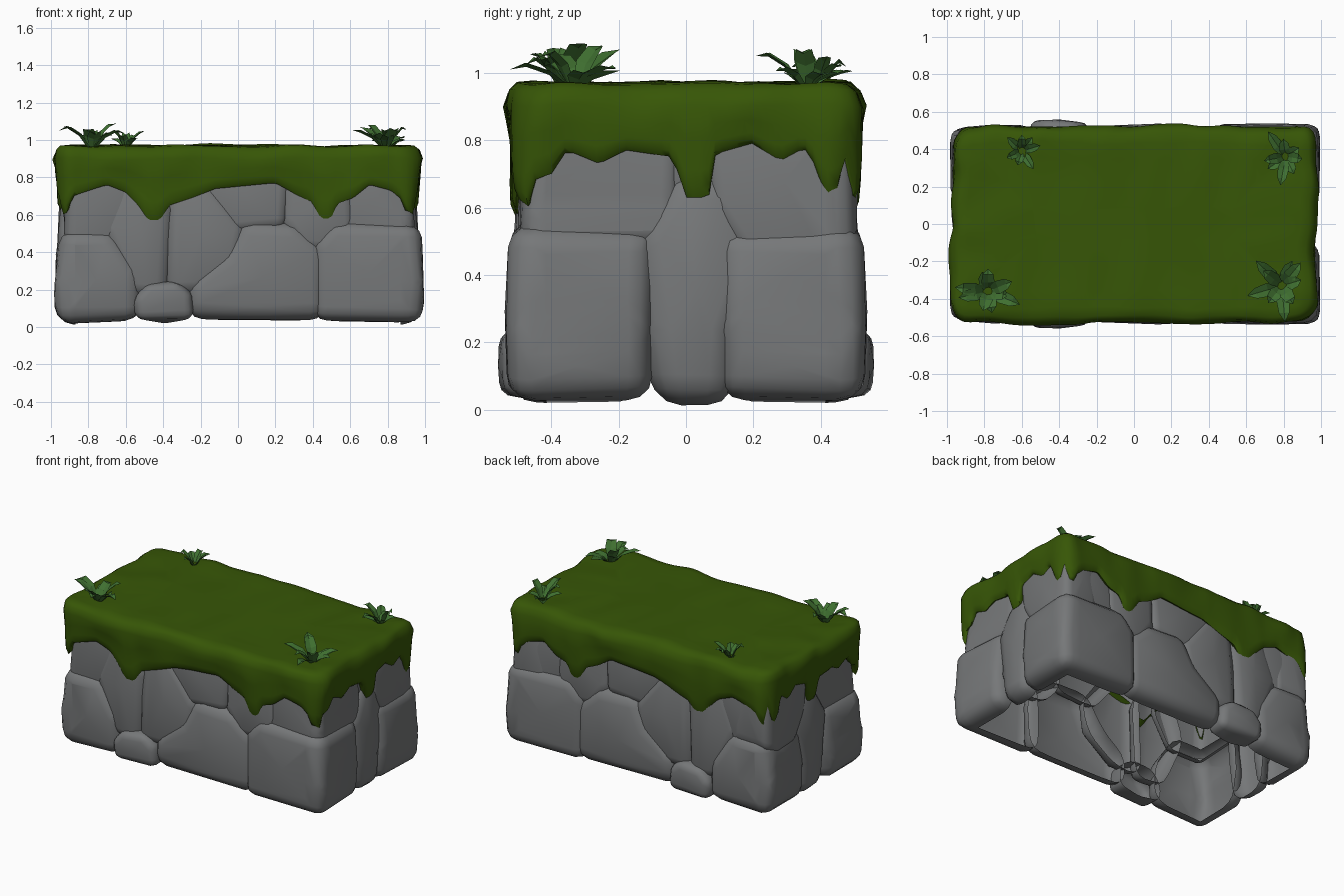
import bpy, bmesh, math, random
from mathutils import Vector, noise

if "Cube" in bpy.data.objects:
    bpy.data.objects.remove(bpy.data.objects["Cube"])

random.seed(4)

def material(name, rgb):
    m = bpy.data.materials.new(name)
    m.diffuse_color = (*rgb, 1)
    m.use_nodes = True
    m.node_tree.nodes["Principled BSDF"].inputs["Base Color"].default_value = m.diffuse_color
    return m

STONE = material("grey stone", (0.18, 0.186, 0.19))
MOSS = material("moss green", (0.038, 0.093, 0.002))
GRASS = material("leaf green", (0.05, 0.16, 0.03))

def finish(bm, name, mat, angle=None):
    me = bpy.data.meshes.new(name)
    bm.to_mesh(me)
    bm.free()
    me.materials.append(mat)
    ob = bpy.data.objects.new(name, me)
    bpy.context.collection.objects.link(ob)
    if angle:
        bpy.ops.object.select_all(action='DESELECT')
        ob.select_set(True)
        bpy.context.view_layer.objects.active = ob
        bpy.ops.object.shade_smooth_by_angle(angle=math.radians(angle))
    return ob

GROW = 0.032                    # neighbouring stones overlap a little
CORE_X, CORE_Y = 0.87, 0.415    # the hollow inside the walls

def stone(name, outline, out, depth, wall, bevel=0.085):
    """Rounded hollow stone from an outline in the wall plane, mirrored to the opposite wall."""
    bm = bmesh.new()
    n = len(outline)
    cu = sum(p[0] for p in outline) / n
    cz = sum(p[1] for p in outline) / n
    grown = []
    for u, z in outline:
        d = Vector((u - cu, z - cz)).normalized() * GROW
        u2 = u if wall == 'front' and abs(u) > .9 else u + d.x
        grown.append((u2, z if z < .06 else z + d.y))

    def place(u, z, d):
        d -= 0.05 * max(0, z - 0.3)          # walls lean in towards the top
        co = (u, -d, z) if wall == 'front' else (d, u, z)
        return bm.verts.new(co)
    front = [place(u, z, out) for u, z in grown]
    back = [place(cu + (u - cu) * 0.97, cz + (z - cz) * 0.97, out - depth) for u, z in grown]
    bm.faces.new(front)
    bm.faces.new(back[::-1])
    for i in range(n):
        j = (i + 1) % n
        bm.faces.new((front[j], front[i], back[i], back[j]))
    bmesh.ops.recalc_face_normals(bm, faces=bm.faces)
    bmesh.ops.bevel(bm, geom=list(bm.edges), offset=bevel, segments=3, profile=0.5,
                    affect='EDGES', clamp_overlap=True)
    # slightly domed, uneven faces
    for f in [f for f in bm.faces if f.calc_area() > 0.02]:
        nrm = f.normal.copy()
        v = bmesh.ops.poke(bm, faces=[f])['verts'][0]
        v.co += nrm * 0.012
    for v in bm.verts:
        v.co += noise.noise_vector(v.co * 5) * 0.014
        v.co.z = max(v.co.z, 0)
    # open the stone towards the hollow core and under the moss
    for axis, c in ((0, CORE_X), (0, -CORE_X), (1, -CORE_Y), (1, CORE_Y)):
        co, no = Vector(), Vector()
        co[axis], no[axis] = c, 1
        bmesh.ops.bisect_plane(bm, geom=bm.verts[:] + bm.edges[:] + bm.faces[:], plane_co=co, plane_no=no)
    dead = []
    for f in bm.faces:
        c = f.calc_center_median()
        if (abs(c.x) < CORE_X and abs(c.y) < CORE_Y) or (c.z > .8 and f.normal.z > .6):
            dead.append(f)
    bmesh.ops.delete(bm, geom=dead, context='FACES')
    ob = finish(bm, name, STONE, 50)
    mod = ob.modifiers.new("mirror", 'MIRROR')
    mod.use_axis = (wall == 'end', wall == 'front', False)
    mod.use_mirror_merge = False

# Stones of the long walls: outline (x, z), outer y, depth
F = 'front'
stone("corner_stone_lower_left", [(-.98, .02), (-.54, .03), (-.55, .3), (-.68, .5), (-.94, .5), (-.985, .25)], .525, .42, F)
stone("small_base_stone", [(-.53, .03), (-.26, .04), (-.27, .17), (-.34, .22), (-.47, .22), (-.53, .16)], .55, .3, F, .05)
stone("middle_stone_left", [(-.58, .2), (-.37, .17), (-.36, .62), (-.45, .85), (-.6, .85), (-.71, .52)], .515, .28, F)
stone("middle_stone_right", [(-.38, .18), (-.2, .19), (.0, .34), (.03, .52), (-.16, .78), (-.37, .8)], .515, .28, F)
stone("big_base_stone", [(-.25, .04), (.45, .04), (.45, .42), (.3, .54), (.02, .54), (-.05, .38), (-.25, .25)], .525, .3, F)
stone("upper_stone_middle", [(-.03, .53), (.24, .54), (.26, .88), (-.2, .88), (-.18, .7)], .505, .26, F, .06)
stone("upper_stone_right", [(.26, .56), (.36, .43), (.5, .42), (.61, .54), (.6, .88), (.24, .88)], .508, .28, F, .07)
stone("corner_stone_upper_right", [(.57, .52), (.94, .5), (.945, .6), (.92, .9), (.57, .9)], .5, .46, F, .06)
stone("corner_stone_lower_right", [(.43, .04), (.985, .02), (1.0, .25), (.97, .53), (.52, .54), (.43, .44)], .533, .43, F)
stone("corner_stone_upper_left", [(-.93, .47), (-.64, .46), (-.53, .66), (-.55, .9), (-.91, .9)], .5, .46, F, .06)

# Stones of the short walls: outline (y, z), outer x, depth
E = 'end'
stone("end_stone_middle", [(-.09, .02), (.14, .01), (.14, .25), (.21, .45), (.15, .68), (-.04, .68), (-.14, .5), (-.11, .25)], .965, .3, E)
stone("end_stone_upper", [(.2, .44), (.42, .43), (.48, .5), (.47, .88), (.06, .88), (.1, .6)], .97, .26, E, .07)
stone("end_stone_top", [(-.3, .6), (.0, .64), (.1, .88), (-.35, .88)], .935, .25, E, .04)

# Moss cap: rounded rectangle loop with a dripping hem
HX, HY, R = 0.972, 0.522, 0.1
HEM_X = [(-1, .64), (-.93, .61), (-.88, .7), (-.7, .76), (-.6, .72), (-.53, .65), (-.48, .57), (-.42, .57),
         (-.37, .65), (-.25, .69), (-.12, .74), (.2, .77), (.3, .71), (.39, .67), (.44, .58), (.49, .58),
         (.53, .66), (.62, .69), (.7, .76), (.82, .73), (.87, .69), (.91, .61), (1, .64)]
HEM_Y = [(-.55, .6), (-.49, .57), (-.46, .68), (-.4, .7), (-.35, .77), (-.26, .73), (-.18, .77), (-.03, .75),
         (-.005, .63), (.065, .63), (.09, .76), (.2, .79), (.28, .73), (.35, .78), (.38, .73), (.41, .63),
         (.45, .63), (.48, .74), (.5, .6), (.55, .58)]

def lookup(table, t):
    for (a, za), (b, zb) in zip(table, table[1:]):
        if t <= b:
            return za + (zb - za) * max(0, (t - a) / (b - a))
    return table[-1][1]

def moss_loop():
    """Points of the outline with outward normals."""
    pts = []
    corners = [(1, -1, -90), (1, 1, 0), (-1, 1, 90), (-1, -1, 180)]
    for k, (sx, sy, a0) in enumerate(corners):
        c = Vector((sx * (HX - R), sy * (HY - R)))
        for i in range(6):
            a = math.radians(a0 + 18 * i)
            nrm = Vector((math.cos(a), math.sin(a)))
            pts.append((c + nrm * R, nrm))
        nx, ny, _ = corners[(k + 1) % 4]
        end = Vector((nx * (HX - R), ny * (HY - R))) + nrm * R
        start = pts[-1][0]
        steps = int((end - start).length / 0.022)
        pts += [(start.lerp(end, i / steps), nrm) for i in range(1, steps)]
    return pts

loop = moss_loop()
bm = bmesh.new()

def ring(offset, drop):
    """drop is a fraction of the way down to the hem, or an absolute height if over 1.5 (minus 1)."""
    out = []
    for p, nrm in loop:
        if offset > -0.095:
            q = p + nrm * offset
        else:
            ix, iy = HX + offset, HY + offset
            q = Vector((max(-ix, min(ix, p.x)), max(-iy, min(iy, p.y))))
        hem = lookup(HEM_X, p.x) if abs(nrm.y) > abs(nrm.x) else lookup(HEM_Y, p.y)
        top = drop > 1.5
        z = drop - 1 if top else .9 + (hem - .9) * drop
        w = noise.noise_vector(Vector((q.x, q.y, z)) * 5)
        amp = .03 if top else .012
        out.append(bm.verts.new((q.x + w.x * amp, q.y + w.y * amp, z + (w.z * .015 if top else 0))))
    return out

# inset and height from the middle of the top, over the edge, down to the hem and its lip
profile = [(-.44, 1.968), (-.3, 1.968), (-.17, 1.97), (-.08, 1.971), (-.035, 1.966), (-.01, 1.945), (.004, 1.9),
           (0, .35), (-.004, .7), (-.008, .88), (-.022, 1), (-.055, .9)]
rings = [ring(o, z) for o, z in profile]
for a, b in zip(rings, rings[1:]):
    for i in range(len(loop)):
        j = (i + 1) % len(loop)
        bm.faces.new((a[i], b[i], b[j], a[j]))
bm.faces.new(rings[0])
bmesh.ops.remove_doubles(bm, verts=bm.verts, dist=0.001)
bmesh.ops.recalc_face_normals(bm, faces=bm.faces)
finish(bm, "moss_cap", MOSS, 60)

# Grass tufts: bent, pointed leaves fanning out from a centre
def tuft(name, x, y, radius, height, count):
    bm = bmesh.new()
    for i in range(count):
        a = math.tau * i / count + random.uniform(-.35, .35)
        d = Vector((math.cos(a), math.sin(a), 0))
        s = Vector((-d.y, d.x, 0))
        r = radius * random.uniform(.55, 1.1)
        h = height * random.uniform(.35, 1)
        w = radius * .2
        base = Vector((x, y, .962))
        rows = []
        for t, zt, wt in ((.1, 0, .5), (.4, .65, 1), (.75, 1, .8)):
            c = base + d * r * t + Vector((0, 0, h * zt))
            rows.append([bm.verts.new(c + s * w * wt), bm.verts.new(c - Vector((0, 0, .012))),
                         bm.verts.new(c - s * w * wt)])
        tip = bm.verts.new(base + d * r + Vector((0, 0, h * random.uniform(.7, 1.1))))
        for p, q in zip(rows, rows[1:]):
            for k in (0, 1):
                bm.faces.new((p[k], p[k + 1], q[k + 1], q[k]))
        for k in (0, 1):
            bm.faces.new((rows[-1][k], rows[-1][k + 1], tip))
    finish(bm, name, GRASS)

tuft("grass_front_left", -.78, -.36, .18, .13, 9)
tuft("grass_back_left", -.6, .39, .12, .09, 7)
tuft("grass_front_right", .79, -.33, .18, .12, 9)
tuft("grass_back_right", .81, .36, .15, .11, 8)
